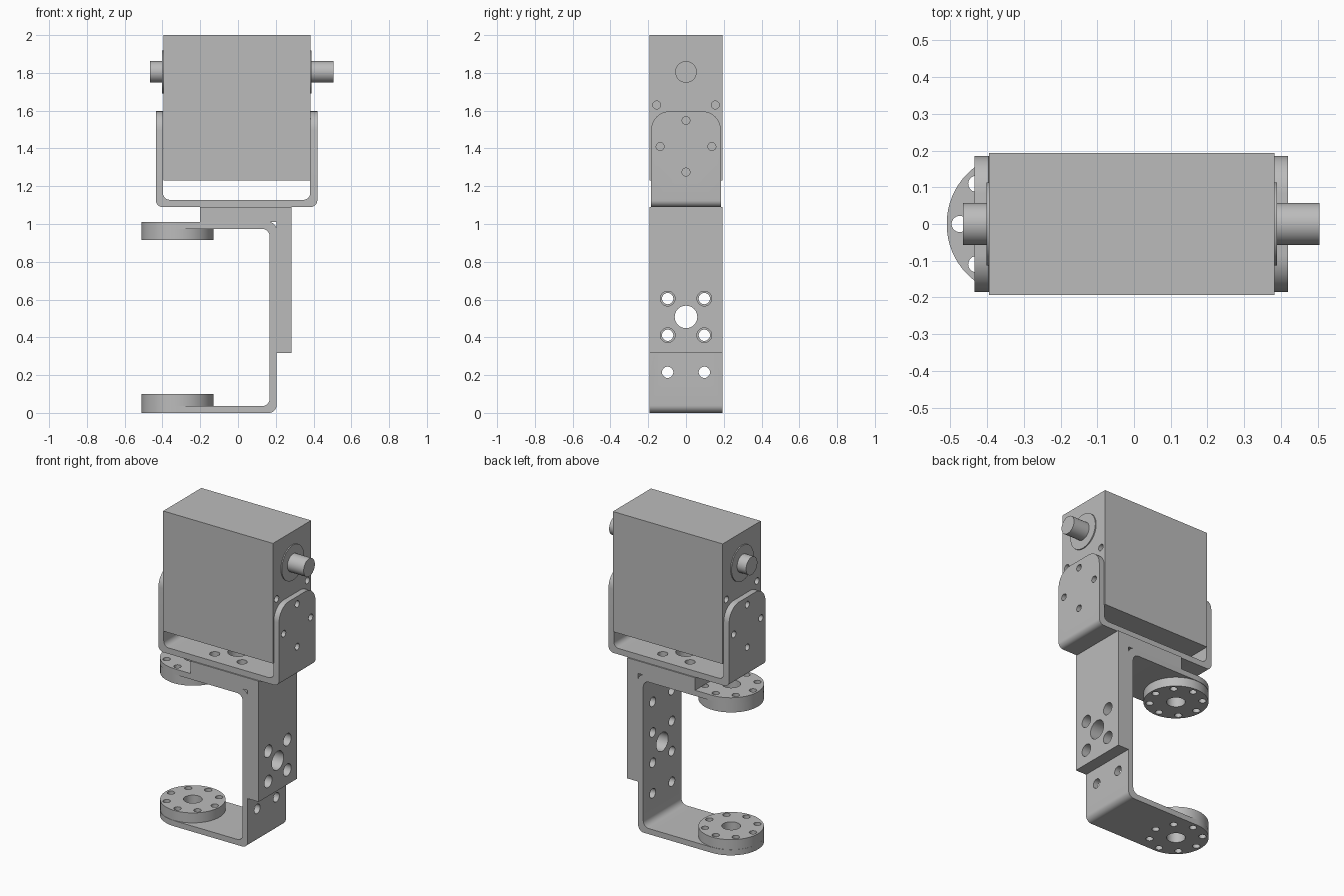
import bpy, bmesh, math
from mathutils import Matrix, Vector

cube = bpy.data.objects.get("Cube")
if cube:
    bpy.data.objects.remove(cube)

metal = bpy.data.materials.new("light grey metal")
metal.use_nodes = True
GREY = (0.5, 0.5, 0.5, 1)
metal.diffuse_color = GREY
metal.node_tree.nodes["Principled BSDF"].inputs["Base Color"].default_value = GREY

HALF = 0.193            # half depth of the assembly
DISC_X, DISC_R = -0.32, 0.19
AXIS = {"x": Vector((1, 0, 0)), "y": Vector((0, 1, 0)), "z": Vector((0, 0, 1))}


def make(name, bm):
    bmesh.ops.recalc_face_normals(bm, faces=bm.faces)
    mesh = bpy.data.meshes.new(name)
    bm.to_mesh(mesh)
    bm.free()
    mesh.materials.append(metal)
    ob = bpy.data.objects.new(name, mesh)
    bpy.context.collection.objects.link(ob)
    return ob


def prism(points, half):
    """Extrude an x-z outline along y."""
    bm = bmesh.new()
    face = bm.faces.new([bm.verts.new((x, -half, z)) for x, z in points])
    ext = bmesh.ops.extrude_face_region(bm, geom=[face])["geom"]
    verts = [v for v in ext if isinstance(v, bmesh.types.BMVert)]
    bmesh.ops.translate(bm, verts=verts, vec=(0, 2 * half, 0))
    return bm


def round_edges(bm, axis, radius, test, segments=8):
    """Round the edges along an axis whose midpoint passes the test."""
    edges = []
    for e in bm.edges:
        a, b = (v.co for v in e.verts)
        if abs((b - a).normalized().dot(AXIS[axis])) > 0.99 and test((a + b) / 2):
            edges.append(e)
    bmesh.ops.bevel(bm, geom=edges, offset=radius, segments=segments,
                    profile=0.5, affect="EDGES", clamp_overlap=False)


def add_cylinder(bm, centre, axis, radius, depth, sides=32):
    rot = AXIS["z"].rotation_difference(AXIS[axis]).to_matrix().to_4x4()
    bmesh.ops.create_cone(bm, cap_ends=True, segments=sides, radius1=radius,
                          radius2=radius, depth=depth,
                          matrix=Matrix.Translation(centre) @ rot)


def drill(ob, holes):
    """Cut cylinders given as (centre, axis, radius, depth)."""
    bm = bmesh.new()
    for centre, axis, radius, depth in holes:
        add_cylinder(bm, centre, axis, radius, depth, 24)
    cutter = make("hole_cutter", bm)
    cutter.hide_render = True
    mod = ob.modifiers.new("holes", "BOOLEAN")
    mod.operation, mod.solver, mod.object = "DIFFERENCE", "EXACT", cutter
    bpy.context.view_layer.objects.active = ob
    bpy.ops.object.modifier_apply(modifier=mod.name)
    bpy.data.objects.remove(cutter)


def smooth(ob):
    bpy.ops.object.select_all(action="DESELECT")
    ob.select_set(True)
    bpy.context.view_layer.objects.active = ob
    bpy.ops.object.shade_smooth_by_angle(angle=math.radians(30))


def near(a, b):
    return abs(a - b) < 0.002


parts = []

# Motor housing with blind screw holes
body = make("motor_housing", prism(
    [(-0.395, 1.23), (0.383, 1.23), (0.383, 2.0), (-0.395, 2.0)], HALF))
drill(body, [((x, y, 1.63), "x", 0.021, 0.08)
             for x in (-0.395, 0.383) for y in (-0.155, 0.155)])
parts.append(body)

# Output shafts and their thin collars
for name, face, collar, tip in (("left", 0.383, 0.39, 0.505),
                                ("right", -0.395, -0.402, -0.466)):
    for part, end, radius in (("shaft", tip, 0.057), ("collar", collar, 0.113)):
        bm = bmesh.new()
        start = face * 0.98
        add_cylinder(bm, ((start + end) / 2, 0, 1.805), "x", radius,
                     abs(end - start), 48)
        parts.append(make(f"{name}_{part}", bm))

# Upper U bracket holding the motor
L, R, B, T, W = -0.435, 0.42, 1.09, 1.597, 0.038
bm = prism([(L, B), (R, B), (R, T), (R - W, T), (R - W, B + W),
            (L + W, B + W), (L + W, T), (L, T)], 0.185)
round_edges(bm, "x", 0.1, lambda m: near(m.z, T))
round_edges(bm, "y", 0.035, lambda m: m.z < B + 0.06)
upper = make("upper_bracket", bm)
square = [(a, b) for a in (-0.097, 0.097) for b in (-0.097, 0.097)]
side_holes = [(0, 1.548), (-0.137, 1.41), (0.137, 1.41), (0, 1.275)]
drill(upper, [((x, y, z), "x", 0.021, 0.07)
              for x in (L + W / 2, R - W / 2) for y, z in side_holes]
      + [((x, y, B), "z", 0.03, 0.12) for x, y in square]
      + [((0, 0, B), "z", 0.06, 0.12)])
parts.append(upper)

# Thick angle plate joining both brackets
angle = make("angle_plate", prism(
    [(-0.2, 1.01), (0.204, 1.01), (0.204, 0.317), (0.282, 0.317),
     (0.282, 1.09), (-0.2, 1.09)], HALF))
drill(angle, [((0.24, y, 0.508 + z), "x", 0.039, 0.2) for y, z in square]
      + [((0.24, 0, 0.508), "x", 0.06, 0.2)]
      + [((x, y, 1.05), "z", 0.039, 0.2) for x, y in square]
      + [((0, 0, 1.05), "z", 0.06, 0.2)])
parts.append(angle)

# Lower C bracket with round arm ends
tip, back, top, wall = DISC_X - DISC_R, 0.204, 1.01, 0.036
bm = prism([(tip, 0), (back, 0), (back, top), (tip, top), (tip, top - wall),
            (back - wall, top - wall), (back - wall, wall), (tip, wall)], HALF)
round_edges(bm, "z", HALF - 0.002, lambda m: near(m.x, tip), 16)
round_edges(bm, "y", 0.04, lambda m: m.x > 0.1)
lower = make("lower_bracket", bm)


def ring_holes(z, depth):
    holes = [((DISC_X, 0, z), "z", 0.055, depth)]
    for i in range(8):
        a = i * math.pi / 4
        holes.append(((DISC_X + 0.155 * math.cos(a), 0.155 * math.sin(a), z),
                      "z", 0.022, depth))
    return holes


drill(lower, [((back, y, 0.508 + z), "x", 0.03, 0.2)
              for y in (-0.097, 0.097) for z in (-0.293, -0.097, 0.097, 0.293)]
      + [((back, 0, 0.508), "x", 0.06, 0.2)]
      + ring_holes(0, 0.15) + ring_holes(top, 0.15))
parts.append(lower)

# Round horn discs on the inside of each arm
for name, low, high in (("lower_disc", wall, 0.1), ("upper_disc", 0.915, top - wall)):
    bm = bmesh.new()
    mid = (low + high) / 2
    add_cylinder(bm, (DISC_X, 0, mid), "z", DISC_R, high - low, 64)
    disc = make(name, bm)
    drill(disc, ring_holes(mid, 0.2))
    parts.append(disc)

for ob in parts:
    smooth(ob)
